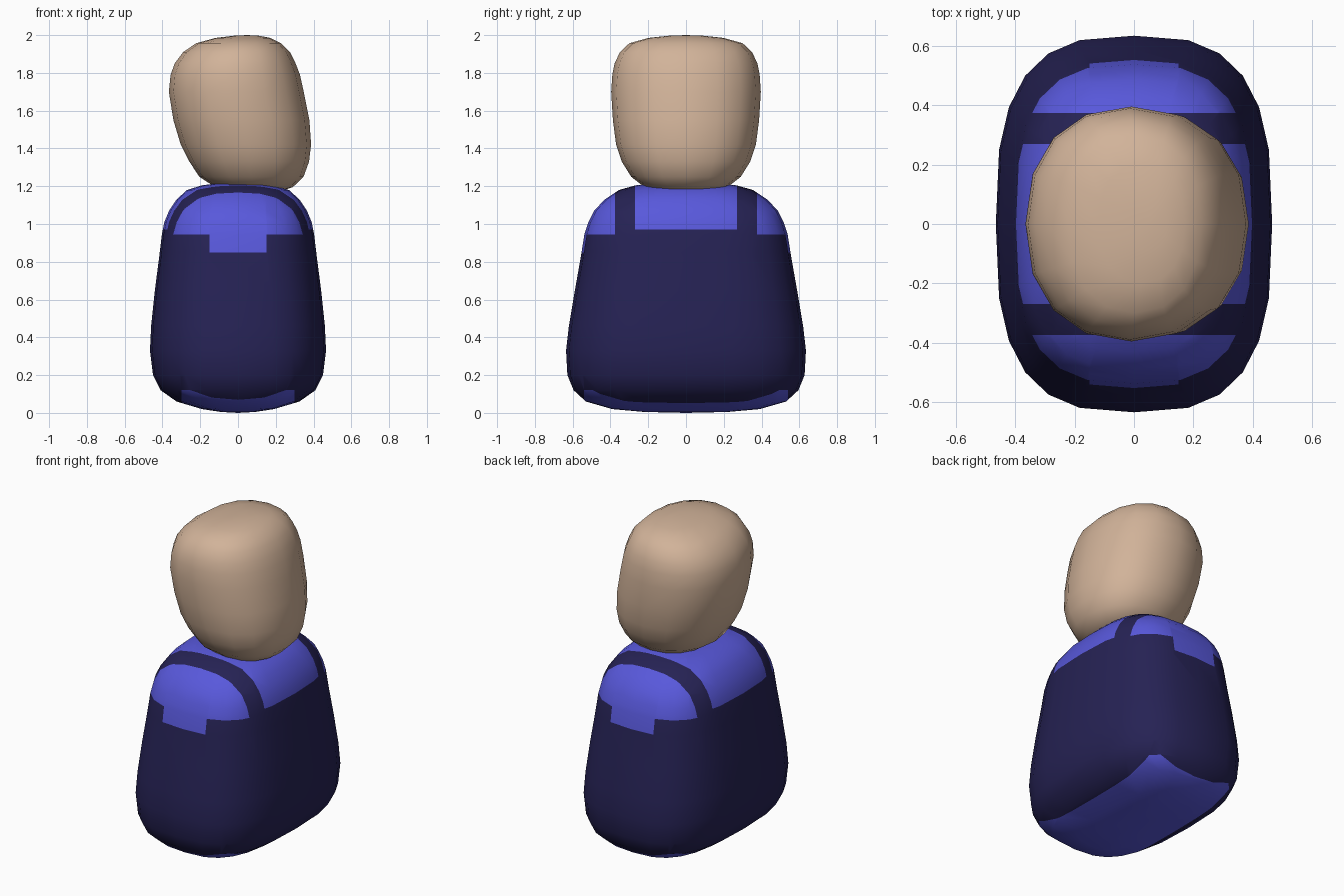
import bpy, bmesh, math

if "Cube" in bpy.data.objects:
    bpy.data.objects.remove(bpy.data.objects["Cube"])


def material(name, rgb):
    m = bpy.data.materials.new(name)
    m.diffuse_color = (*rgb, 1)
    m.use_nodes = True
    m.node_tree.nodes["Principled BSDF"].inputs["Base Color"].default_value = m.diffuse_color
    return m


def ring(bm, z, x0, x1, hy, p, n):
    """Rounded-rectangle cross-section from x0 to x1, half depth hy."""
    cx, hx = (x0 + x1) / 2, (x1 - x0) / 2
    verts = []
    for i in range(n):
        a = 2 * math.pi * i / n
        c, s = math.cos(a), math.sin(a)
        x = math.copysign(abs(c) ** (2 / p), c) * hx + cx
        y = math.copysign(abs(s) ** (2 / p), s) * hy
        verts.append(bm.verts.new((x, y, z)))
    return verts


def loft(sections, bottom, top, p, n):
    """Skin the cross-sections and close both ends with a fan."""
    bm = bmesh.new()
    rings = [ring(bm, *s, p, n) for s in sections]
    low, high = bm.verts.new(bottom), bm.verts.new(top)
    for i in range(n):
        j = (i + 1) % n
        for a, b in zip(rings, rings[1:]):
            bm.faces.new((a[i], a[j], b[j], b[i]))
        bm.faces.new((low, rings[0][j], rings[0][i]))
        bm.faces.new((high, rings[-1][i], rings[-1][j]))
    return bm


def finish(bm, name, mats):
    bmesh.ops.recalc_face_normals(bm, faces=bm.faces[:])
    for f in bm.faces:
        f.smooth = True
    me = bpy.data.meshes.new(name)
    bm.to_mesh(me)
    bm.free()
    for m in mats:
        me.materials.append(m)
    ob = bpy.data.objects.new(name, me)
    bpy.context.collection.objects.link(ob)
    return ob


skin = material("skin", (0.64, 0.45, 0.32))
dark = material("dark_blue", (0.019, 0.016, 0.089))
light = material("shirt_blue", (0.098, 0.098, 0.71))

# Body: (z, half width, half depth)
profile = [(0.005, 0.09, 0.22), (0.02, 0.19, 0.39), (0.06, 0.325, 0.53),
           (0.12, 0.41, 0.595), (0.2, 0.45, 0.628), (0.33, 0.466, 0.635),
           (0.46, 0.46, 0.62), (0.65, 0.44, 0.588), (0.82, 0.418, 0.558),
           (0.945, 0.403, 0.538), (1.01, 0.39, 0.517), (1.07, 0.365, 0.487),
           (1.13, 0.325, 0.43), (1.18, 0.27, 0.355), (1.205, 0.19, 0.265),
           (1.217, 0.09, 0.13)]
body = loft([(z, -x, x, y) for z, x, y in profile], (0, 0, 0), (0, 0, 1.22), 2.9, 24)


# Cut the body along the colour borders
def cut(axis, value, keep):
    co, no = [0, 0, 0], [0, 0, 0]
    co[axis], no[axis] = value, 1
    faces = [f for f in body.faces if keep(f.calc_center_median())]
    geom = set(faces)
    for f in faces:
        geom.update(f.edges)
        geom.update(f.verts)
    bmesh.ops.bisect_plane(body, geom=list(geom), dist=1e-4, plane_co=co, plane_no=no)


for s in (-1, 1):
    cut(1, s * 0.27, lambda c: c.z > 0.8)       # strap edges
    cut(1, s * 0.375, lambda c: c.z > 0.8)
    cut(0, s * 0.15, lambda c: c.z > 0.8)       # side notches
    cut(0, s * 0.3, lambda c: c.z < 0.2)        # underside patch
    cut(1, s * 0.54, lambda c: c.z < 0.2)
for z in (0.85, 0.945, 0.97):
    cut(2, z, lambda c: c.z > 0.6)


def is_light(c):
    x, y, z = abs(c.x), abs(c.y), c.z
    if z < 0.1:
        return x < 0.3 and y < 0.54
    if y < 0.27:
        return z > 0.97
    if y > 0.375:
        return z > 0.945 or (z > 0.85 and x < 0.15)
    return False


for f in body.faces:
    f.material_index = int(is_light(f.calc_center_median()))
finish(body, "body", [dark, light])

# Head: leaning cross-sections (z, x min, x max, half depth)
head = loft([(1.172, 0.0, 0.22, 0.12), (1.195, -0.12, 0.29, 0.22),
             (1.25, -0.205, 0.347, 0.29), (1.33, -0.257, 0.376, 0.34),
             (1.42, -0.303, 0.387, 0.37), (1.55, -0.342, 0.378, 0.387),
             (1.7, -0.366, 0.348, 0.396), (1.79, -0.357, 0.328, 0.39),
             (1.85, -0.335, 0.305, 0.378), (1.91, -0.29, 0.275, 0.35),
             (1.957, -0.222, 0.228, 0.3), (1.985, -0.12, 0.172, 0.2),
             (1.997, -0.02, 0.11, 0.09)],
            (0.11, 0, 1.165), (0.05, 0, 2.0), 2.25, 16)
finish(head, "head", [skin])
